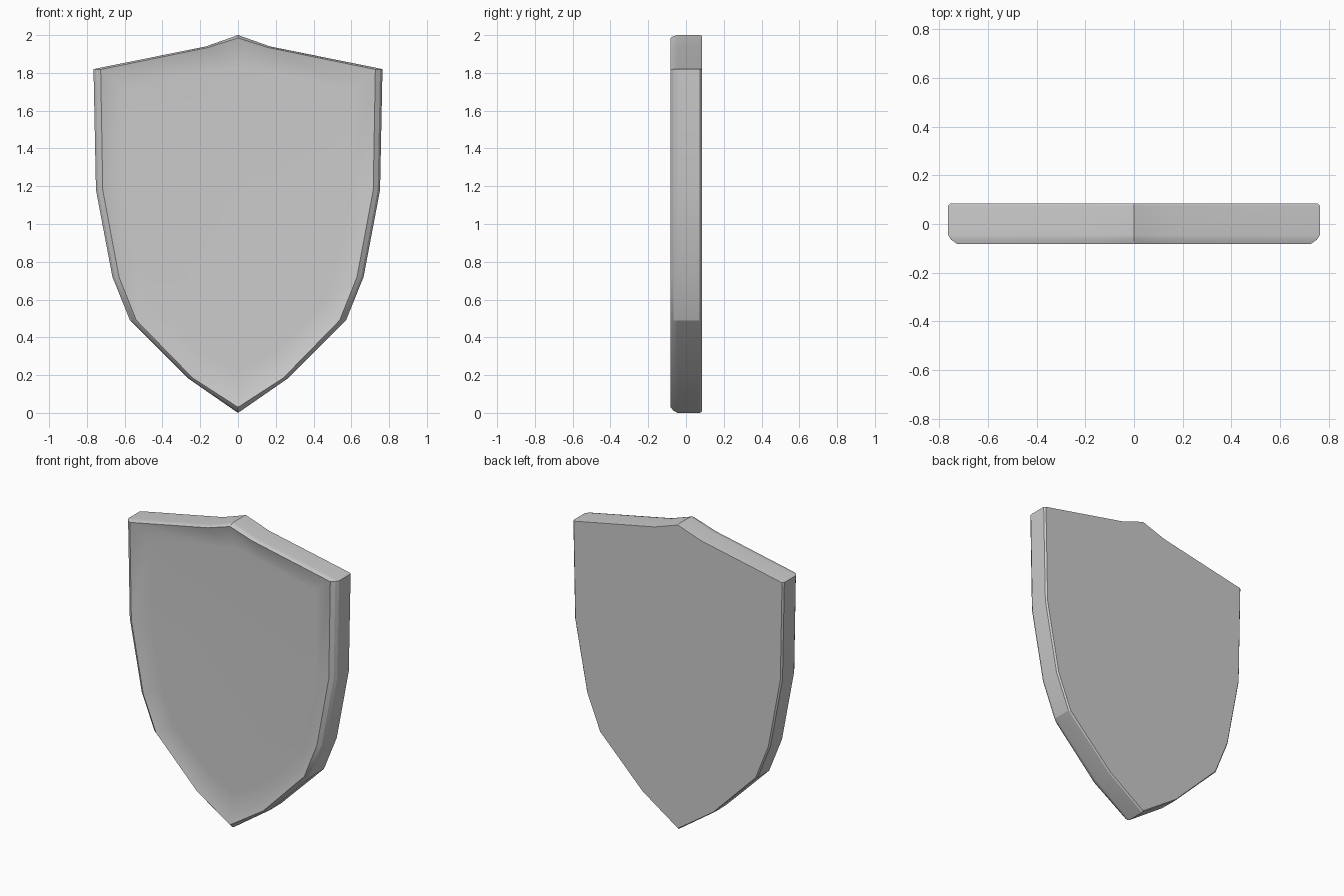
import bpy, bmesh, math

cube = bpy.data.objects.get("Cube")
if cube:
    bpy.data.objects.remove(cube)

metal = bpy.data.materials.new("grey metal")
metal.use_nodes = True
metal.diffuse_color = (0.6, 0.6, 0.6, 1)
metal.node_tree.nodes["Principled BSDF"].inputs["Base Color"].default_value = (0.6, 0.6, 0.6, 1)

# Half outlines from the top peak to the bottom tip
OUTER = [(0, 2), (0.17, 1.94), (0.765, 1.82), (0.752, 1.18),
         (0.665, 0.72), (0.572, 0.49), (0.26, 0.18), (0, 0)]
RIM = [(0, 1.985), (0.16, 1.934), (0.727, 1.818), (0.716, 1.18),
       (0.63, 0.72), (0.538, 0.49), (0.24, 0.185), (0, 0.03)]
FLOOR = [(0, 1.83), (0.16, 1.805), (0.6, 1.715), (0.6, 1.18),
         (0.52, 0.77), (0.44, 0.56), (0.19, 0.32), (0, 0.22)]


def blend(a, b, t):
    return [(p[0] + (q[0] - p[0]) * t, p[1] + (q[1] - p[1]) * t) for p, q in zip(a, b)]


def ring(bm, half, y):
    """Mirror a half outline into a closed loop at depth y."""
    loop = half + [(-x, z) for x, z in half[-2:0:-1]]
    return [bm.verts.new((x, y, z)) for x, z in loop]


# Shield body: back, edge, rounded front edge, rim and sunken face
bm = bmesh.new()
sections = [(blend(OUTER, RIM, 0.25), 0.084), (OUTER, 0.074), (OUTER, -0.045),
            (blend(OUTER, RIM, 0.35), -0.065), (RIM, -0.082), (FLOOR, -0.046)]
rings = [ring(bm, half, y) for half, y in sections]
for a, b in zip(rings, rings[1:]):
    for i in range(len(a)):
        j = (i + 1) % len(a)
        bm.faces.new((a[i], a[j], b[j], b[i]))
bm.faces.new(rings[0])
bm.faces.new(rings[-1])
bmesh.ops.recalc_face_normals(bm, faces=bm.faces)
mesh = bpy.data.meshes.new("shield_body")
bm.to_mesh(mesh)
bm.free()
mesh.materials.append(metal)
shield = bpy.data.objects.new("shield_body", mesh)
bpy.context.collection.objects.link(shield)

# Soft shading between the shallow facets, crisp at the edges
bpy.ops.object.select_all(action="DESELECT")
shield.select_set(True)
bpy.context.view_layer.objects.active = shield
bpy.ops.object.shade_smooth_by_angle(angle=math.radians(21))
weighted = shield.modifiers.new("weighted_normals", "WEIGHTED_NORMAL")
weighted.keep_sharp = True
